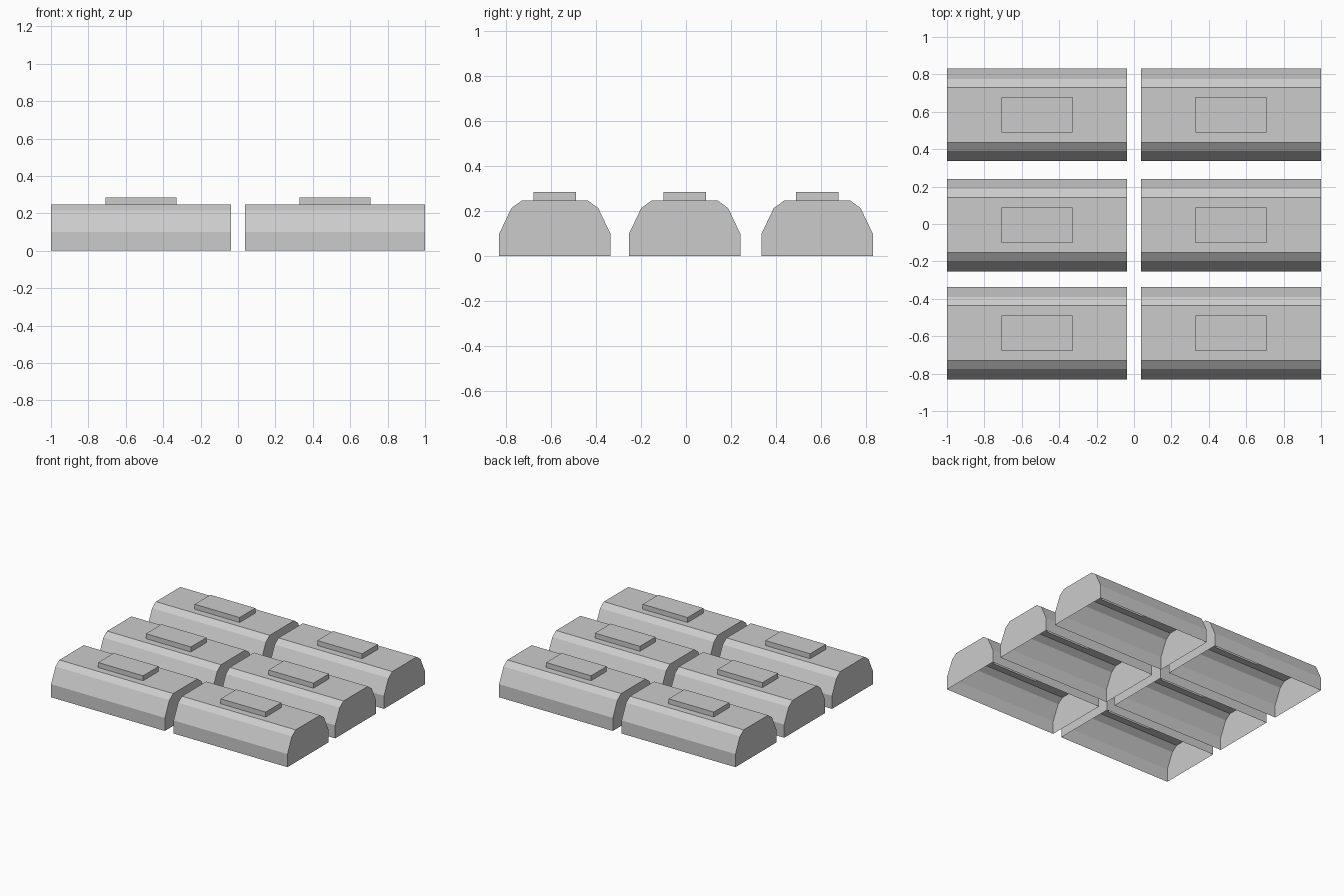
import bpy, bmesh

if "Cube" in bpy.data.objects:
    bpy.data.objects.remove(bpy.data.objects["Cube"])

HALF_LEN = 0.4815
# Half cross-section (y, z), mirrored for the other side
HALF = [(0.2475, 0.0), (0.2475, 0.1), (0.193, 0.214), (0.147, 0.247)]
PROFILE = HALF + [(-y, z) for y, z in reversed(HALF)]
BOX_X, BOX_Y, BOX_TOP = 0.19, 0.0945, 0.285


def make_shell():
    bm = bmesh.new()
    # Hollow cover: walls and end caps, open underneath
    a = [bm.verts.new((-HALF_LEN, y, z)) for y, z in PROFILE]
    b = [bm.verts.new((HALF_LEN, y, z)) for y, z in PROFILE]
    for i in range(len(PROFILE) - 1):
        if i != len(HALF) - 1:
            bm.faces.new((a[i], b[i], b[i + 1], a[i + 1]))
    bm.faces.new(a)
    bm.faces.new(b)

    # Flat top framed around a raised rectangular cap, hollow from below
    k = len(HALF) - 1
    outer = [a[k], b[k], b[k + 1], a[k + 1]]
    corners = [(-BOX_X, BOX_Y), (BOX_X, BOX_Y), (BOX_X, -BOX_Y), (-BOX_X, -BOX_Y)]
    low = [bm.verts.new((x, y, HALF[-1][1])) for x, y in corners]
    high = [bm.verts.new((x, y, BOX_TOP)) for x, y in corners]
    for i in range(4):
        j = (i + 1) % 4
        bm.faces.new((outer[i], outer[j], low[j], low[i]))
        bm.faces.new((low[i], low[j], high[j], high[i]))
    bm.faces.new(high)
    bmesh.ops.recalc_face_normals(bm, faces=bm.faces[:])

    # Make sure the cap points outwards
    bm.normal_update()
    cap = max(bm.faces, key=lambda f: f.calc_center_median().z)
    if cap.normal.z < 0:
        bmesh.ops.reverse_faces(bm, faces=bm.faces[:])
    mesh = bpy.data.meshes.new("cover_shell")
    bm.to_mesh(mesh)
    bm.free()
    return mesh


# Two columns by three rows of identical covers
shell = make_shell()
for row, y in zip(("front", "middle", "back"), (-0.5835, -0.006, 0.5835)):
    for side, x in (("left", -0.5185), ("right", 0.5185)):
        ob = bpy.data.objects.new(f"cover_{row}_{side}", shell)
        ob.location = (x, y, 0)
        bpy.context.collection.objects.link(ob)
